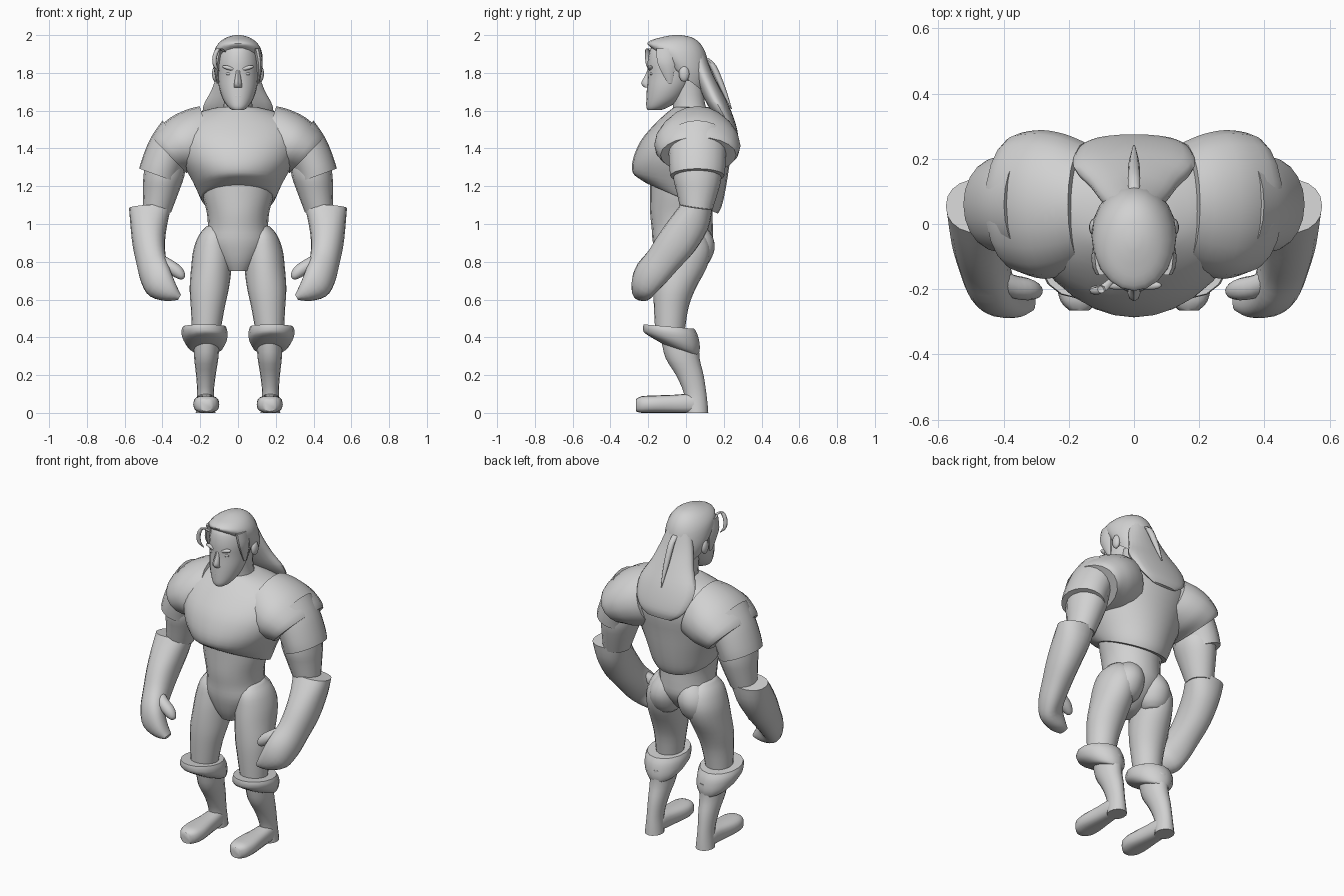
import bpy, bmesh, math
from mathutils import Vector

grey = bpy.data.materials.new("plain_grey")
grey.diffuse_color = (0.64, 0.64, 0.64, 1)


def finish(name, bm, angle=50):
    bmesh.ops.recalc_face_normals(bm, faces=bm.faces)
    me = bpy.data.meshes.new(name)
    bm.to_mesh(me)
    bm.free()
    me.materials.append(grey)
    ob = bpy.data.objects.new(name, me)
    bpy.context.collection.objects.link(ob)
    bpy.ops.object.select_all(action='DESELECT')
    ob.select_set(True)
    bpy.context.view_layer.objects.active = ob
    bpy.ops.object.shade_smooth_by_angle(angle=math.radians(angle))
    return ob


def spline(a, b, c, d, t):
    return 0.5 * (2*b + (c-a)*t + (2*a-5*b+4*c-d)*t*t + (3*b-a-3*c+d)*t**3)


def loft(name, rings, n=20, steps=3, power=1.0, side=1):
    """Rings: x, y, z, half width, half depth, pitch (back goes down), roll (outer goes down)."""
    R = [tuple(r) + (0,) * (7 - len(r)) for r in rings]
    path = []
    for i in range(len(R) - 1):
        q = [R[max(i-1, 0)], R[i], R[i+1], R[min(i+2, len(R)-1)]]
        path += [[spline(*v, k / steps) for v in zip(*q)] for k in range(steps)]
    path.append(R[-1])
    bm = bmesh.new()
    loops = []
    for x, y, z, rx, ry, p, r in path:
        p, r = math.radians(p), math.radians(r)
        loop = []
        for k in range(n):
            a = 2 * math.pi * k / n
            c, s = math.cos(a), math.sin(a)
            u = max(rx, .002) * math.copysign(abs(c) ** power, c)
            v = max(ry, .002) * math.copysign(abs(s) ** power, s)
            co = (x + u * math.cos(r), y + v * math.cos(p), z - u * math.sin(r) - v * math.sin(p))
            loop.append(bm.verts.new((co[0] * side, co[1], co[2])))
        loops.append(loop)
    for A, B in zip(loops, loops[1:]):
        for k in range(n):
            bm.faces.new((A[k], A[(k+1) % n], B[(k+1) % n], B[k]))
    bm.faces.new(loops[0])
    bm.faces.new(loops[-1])
    return finish(name, bm)


def blob(name, loc, size, rot=0):
    bm = bmesh.new()
    bmesh.ops.create_uvsphere(bm, u_segments=14, v_segments=8, radius=1)
    for v in bm.verts:
        x, y, z = (v.co[i] * size[i] for i in range(3))
        c, s = math.cos(rot), math.sin(rot)
        v.co = Vector(loc) + Vector((x*c + z*s, y, z*c - x*s))
    return finish(name, bm, 80)


def strand(name, pts, radius):
    # tapered tube through the points
    R = [(x, y, z, radius * w, radius * w) for x, y, z, w in pts]
    return loft(name, R, n=8)


# torso
loft("abdomen", [(0, -.07, .752, .055, .05), (0, -.04, .81, .11, .11), (0, -.02, .9, .168, .155),
                 (0, -.02, .98, .16, .162), (0, -.025, 1.06, .165, .165),
                 (0, -.02, 1.16, .19, .17), (0, -.01, 1.3, .21, .18)])
loft("vest", [(0, -.02, 1.135, .195, .205, 23), (0, -.03, 1.165, .21, .23, 19),
              (0, -.037, 1.225, .24, .25, 11), (0, -.025, 1.33, .295, .256, 3),
              (0, .005, 1.44, .33, .245), (0, .035, 1.53, .31, .20),
              (0, .04, 1.59, .21, .14), (0, .03, 1.62, .1, .09)], n=28)
loft("neck", [(0, .03, 1.55, .09, .1), (0, .015, 1.64, .075, .085), (0, 0, 1.76, .075, .09)], n=16)

# head and face
loft("head", [(0, -.168, 1.603, .03, .035), (0, -.15, 1.62, .053, .06), (0, -.12, 1.66, .08, .09),
              (0, -.095, 1.72, .1, .112), (0, -.075, 1.79, .108, .128),
              (0, -.065, 1.86, .112, .138), (0, -.06, 1.93, .095, .125), (0, -.06, 1.97, .05, .07)])
loft("nose", [(0, -.185, 1.835, .012, .012), (0, -.195, 1.79, .014, .02),
              (0, -.21, 1.745, .02, .027), (0, -.203, 1.722, .02, .015)], n=8)
blob("lips", (0, -.197, 1.677), (.03, .012, .01))
blob("chin", (0, -.172, 1.628), (.035, .03, .025))
loft("hair_cap", [(0, -.015, 1.785, .115, .14, 38), (0, -.03, 1.85, .13, .17, 28),
                  (0, -.047, 1.92, .124, .162, 13), (0, -.05, 1.965, .095, .127, 5),
                  (0, -.05, 1.99, .055, .075), (0, -.05, 2.0, .015, .02)])
for s in (1, -1):
    blob("brow", (s * .046, -.188, 1.825), (.04, .014, .011), -.25 * s)
    blob("eye", (s * .045, -.182, 1.795), (.02, .01, .008))
    blob("ear", (s * .12, -.01, 1.795), (.018, .028, .042))
    loft("temple_lock", [(.1, -.1, 1.93, .02, .06), (.113, -.105, 1.86, .018, .05),
                         (.112, -.095, 1.8, .013, .034), (.107, -.085, 1.745, .006, .012)],
         n=10, side=s)

# long hair at the back
loft("back_hair", [(0, .05, 1.92, .07, .045), (0, .085, 1.81, .105, .05), (0, .13, 1.71, .14, .055),
                   (0, .175, 1.62, .185, .055), (0, .22, 1.54, .178, .04),
                   (0, .25, 1.475, .14, .025), (0, .258, 1.435, .08, .01)])
strand("tail_strand", [(0, .1, 1.88, 1), (0, .14, 1.84, 1.2), (0, .19, 1.73, 1), (0, .24, 1.61, .2)], .016)
strand("forehead_curl", [(-.07, -.175, 1.91, .8), (-.1, -.2, 1.93, 1), (-.122, -.205, 1.89, 1),
                         (-.122, -.2, 1.84, .9), (-.1, -.19, 1.81, .3)], .012)

for s in (1, -1):
    # shoulder and arm
    loft("shoulder_pad", [(.15, .06, 1.46, .172, .19, 0, -72), (.21, .06, 1.445, .172, .215, 0, -68),
                          (.28, .06, 1.418, .165, .228, 0, -62), (.345, .065, 1.385, .142, .215, 0, -52),
                          (.365, .065, 1.365, .132, .2, 0, -46)], n=20, side=s)
    loft("sleeve", [(.33, .06, 1.45, .12, .155, 0, -55), (.372, .06, 1.38, .117, .152, 0, -38),
                    (.405, .06, 1.3, .112, .148, 0, -22), (.418, .06, 1.255, .112, .143, 0, -20)], side=s)
    loft("upper_arm", [(.38, .06, 1.36, .105, .125, 0, -25), (.393, .06, 1.25, .108, .128),
                       (.408, .06, 1.17, .095, .11), (.43, .055, 1.06, .075, .08)], n=16, side=s)
    loft("glove", [(.465, .055, 1.09, .112, .085, 8, 3), (.472, .015, 1.0, .098, .105, 15),
                   (.472, -.05, .9, .087, .105, 25, 8), (.46, -.12, .81, .08, .092, 30, 15),
                   (.44, -.185, .735, .083, .085, 30, 30), (.41, -.222, .68, .082, .068, 20, 45),
                   (.355, -.235, .635, .05, .052, 10, 55), (.31, -.235, .612, .016, .03, 0, 60)],
         power=.9, side=s)
    loft("thumb", [(.43, -.16, .82, .03, .035, 0, 45), (.375, -.19, .785, .034, .036, 0, 50),
                   (.325, -.2, .75, .034, .034, 0, 45), (.298, -.205, .722, .022, .022, 0, 35),
                   (.29, -.205, .71, .008, .008, 0, 35)], n=12, side=s)
    # leg
    loft("buttock", [(.1, .04, .765, .05, .05), (.1, .04, .8, .085, .085), (.095, .04, .87, .1, .112),
                     (.085, .04, .935, .09, .1), (.075, .03, .99, .055, .07)], side=s)
    loft("thigh", [(.125, -.02, .99, .04, .07), (.128, -.015, .94, .08, .12),
                   (.134, -.012, .86, .103, .142), (.141, -.028, .77, .107, .138),
                   (.152, -.06, .66, .104, .112), (.16, -.078, .56, .09, .092),
                   (.168, -.085, .43, .075, .078)], side=s)
    loft("boot_cuff", [(.178, -.09, .457, .114, .135, 5), (.178, -.082, .428, .122, .147, 8),
                       (.174, -.072, .385, .115, .15, 14), (.17, -.045, .348, .092, .118, 18),
                       (.168, -.03, .335, .07, .095, 18)], n=16, side=s)
    loft("boot_shin", [(.166, -.03, .38, .068, .1), (.168, -.018, .29, .064, .09),
                       (.17, .02, .2, .052, .073), (.172, .047, .11, .044, .06),
                       (.172, .055, .04, .048, .06), (.172, .058, 0, .052, .06)], n=16, side=s)
    loft("boot_foot", [(.172, .09, .03, .036, .03, 90), (.172, .04, .05, .046, .05, 90),
                       (.17, -.06, .048, .056, .048, 90), (.168, -.17, .046, .069, .046, 90),
                       (.168, -.235, .044, .058, .044, 90), (.168, -.265, .04, .03, .032, 90)],
         n=16, power=.75, side=s)
